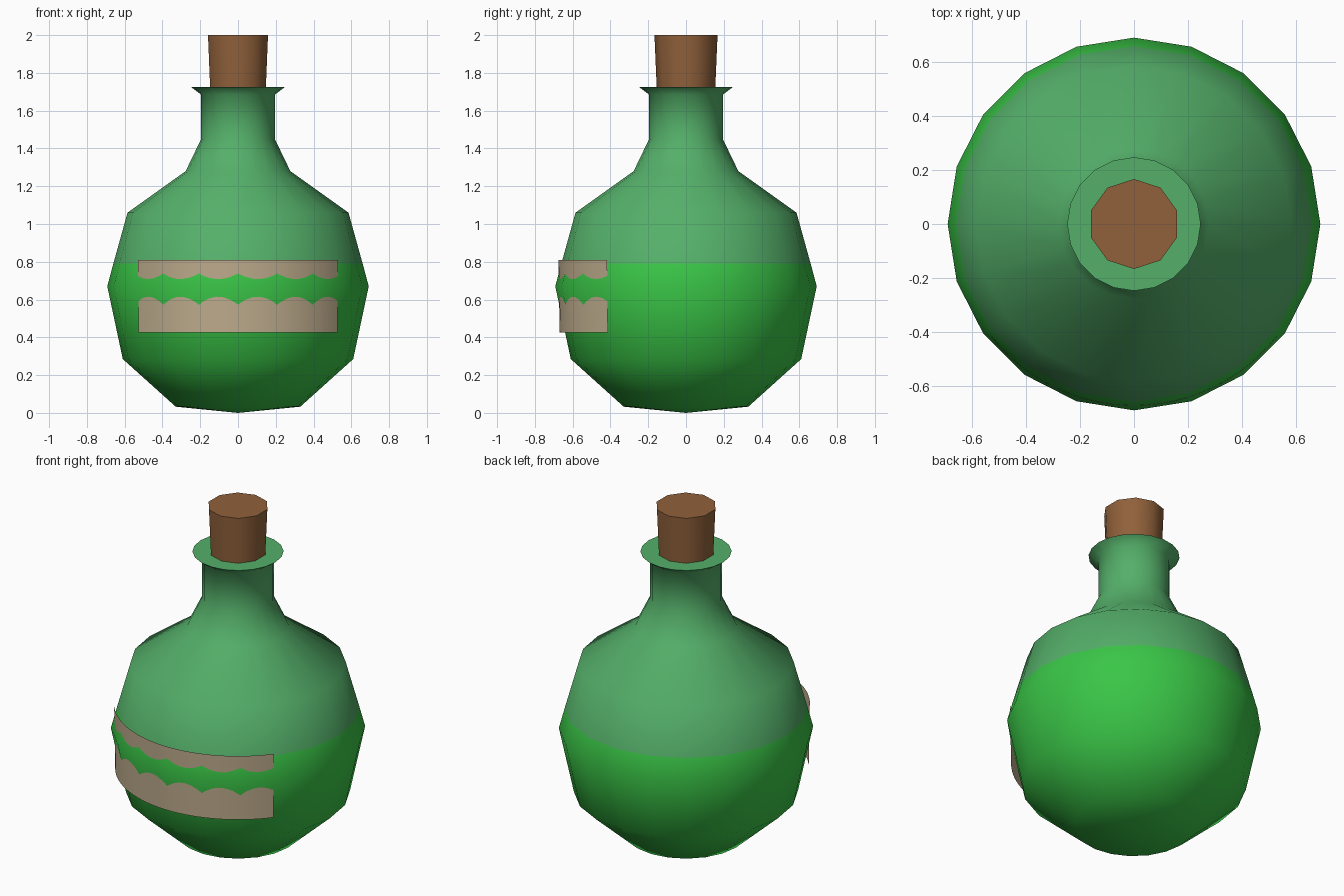
import bpy, bmesh
from math import sin, cos, pi, radians

cube = bpy.data.objects.get("Cube")
if cube:
    bpy.data.objects.remove(cube, do_unlink=True)


def material(name, srgb):
    rgba = [(c / 255) ** 2.2 for c in srgb] + [1]
    mat = bpy.data.materials.new(name)
    mat.use_nodes = True
    mat.diffuse_color = rgba
    bsdf = next(n for n in mat.node_tree.nodes if n.type == 'BSDF_PRINCIPLED')
    bsdf.inputs["Base Color"].default_value = rgba
    return mat


glass = material("green glass", (85, 174, 105))
liquid = material("bright green liquid", (60, 196, 72))
paper = material("tan label paper", (188, 170, 139))
cork_brown = material("cork brown", (143, 97, 61))


def finish(name, bm, mats, angle):
    mesh = bpy.data.meshes.new(name)
    bm.to_mesh(mesh)
    bm.free()
    obj = bpy.data.objects.new(name, mesh)
    bpy.context.collection.objects.link(obj)
    for mat in mats:
        mesh.materials.append(mat)
    bpy.ops.object.select_all(action='DESELECT')
    obj.select_set(True)
    bpy.context.view_layer.objects.active = obj
    bpy.ops.object.shade_smooth_by_angle(angle=radians(angle))
    return obj


def lathe(profile, sides, start=0.0):
    """Spin (radius, height) points around the z axis."""
    bm = bmesh.new()
    verts = [bm.verts.new((r * cos(start), r * sin(start), z)) for r, z in profile]
    edges = [bm.edges.new(pair) for pair in zip(verts, verts[1:])]
    bmesh.ops.spin(bm, geom=verts + edges, cent=(0, 0, 0), axis=(0, 0, 1),
                   angle=2 * pi, steps=sides)
    bmesh.ops.remove_doubles(bm, verts=bm.verts[:], dist=0.0005)
    bmesh.ops.recalc_face_normals(bm, faces=bm.faces[:])
    return bm


# Bottle: round flask with flared lip, filled up to the liquid line
LIQUID_LINE = 0.79
bottle_profile = [(0, 0), (0.33, 0.033), (0.61, 0.285), (0.692, 0.67),
                  (0.66, LIQUID_LINE), (0.585, 1.06), (0.277, 1.28),
                  (0.195, 1.45), (0.195, 1.685), (0.248, 1.725), (0, 1.725)]
bm = lathe(bottle_profile, 20)
for face in bm.faces:
    face.material_index = int(face.calc_center_median().z < LIQUID_LINE)
finish("bottle", bm, [glass, liquid], 80)

# Cork: tapered ten-sided stopper
cork_profile = [(0, 1.65), (0.152, 1.65), (0.167, 2), (0, 2)]
finish("cork", lathe(cork_profile, 10, pi / 2), [cork_brown], 50)

# Label: curved sheet around the front; the bulge of the bottle pokes through it
bm = bmesh.new()
STEPS, HALF_ANGLE = 32, radians(51.8)
columns = []
for i in range(STEPS + 1):
    a = HALF_ANGLE * (2 * i / STEPS - 1)
    columns.append([bm.verts.new((r * sin(a), -r * cos(a), z))
                    for r, z in ((0.669, 0.425), (0.675, 0.81))])
for (low_a, top_a), (low_b, top_b) in zip(columns, columns[1:]):
    bm.faces.new((low_a, low_b, top_b, top_a))
finish("label", bm, [paper], 40)
